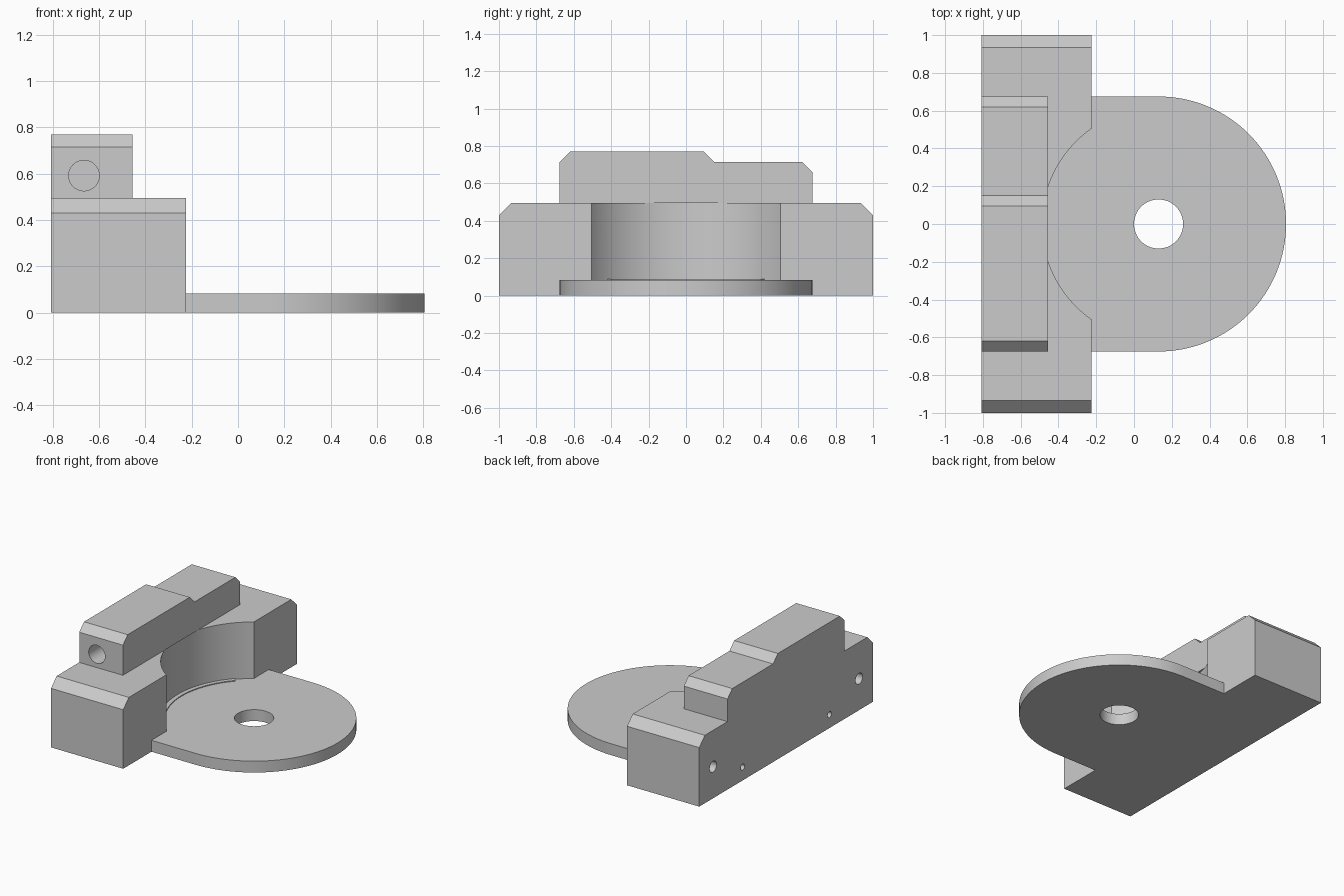
import bpy, bmesh
from math import sin, cos, pi, radians
from mathutils import Vector

if "Cube" in bpy.data.objects:
    bpy.data.objects.remove(bpy.data.objects["Cube"])


def prism(name, pts, offset):
    # Extrude a closed 3D outline along an offset vector
    bm = bmesh.new()
    face = bm.faces.new([bm.verts.new(p) for p in pts])
    ext = bmesh.ops.extrude_face_region(bm, geom=[face])
    verts = [v for v in ext["geom"] if isinstance(v, bmesh.types.BMVert)]
    bmesh.ops.translate(bm, verts=verts, vec=Vector(offset))
    bmesh.ops.recalc_face_normals(bm, faces=bm.faces)
    me = bpy.data.meshes.new(name)
    bm.to_mesh(me)
    bm.free()
    ob = bpy.data.objects.new(name, me)
    bpy.context.collection.objects.link(ob)
    return ob


def arc(cx, cy, r, a0, a1, n):
    return [(cx + r * cos(a0 + (a1 - a0) * i / n),
             cy + r * sin(a0 + (a1 - a0) * i / n)) for i in range(n + 1)]


def circle(cx, cy, r, n):
    return arc(cx, cy, r, 0, 2 * pi, n)[:-1]


def combine(target, tool, operation):
    m = target.modifiers.new(operation.lower(), 'BOOLEAN')
    m.operation = operation
    m.solver = 'EXACT'
    m.object = tool
    bpy.context.view_layer.objects.active = target
    bpy.ops.object.modifier_apply(modifier=m.name)
    bpy.data.objects.remove(tool, do_unlink=True)


BACK, CX, TOP, FLOOR = -0.807, 0.13, 0.495, 0.083

# Main block with chamfered ends
base = [(-1, 0), (1, 0), (1, 0.43), (0.935, TOP), (-0.935, TOP), (-1, 0.43)]
body = prism("bracket_body", [(BACK, y, z) for y, z in base], (BACK * -1 - 0.225, 0, 0))

# Stepped upper housing
upper = [(-0.675, 0.3), (0.675, 0.3), (0.675, 0.66), (0.62, 0.715), (0.15, 0.715),
         (0.095, 0.77), (-0.62, 0.77), (-0.675, 0.715)]
combine(body, prism("upper_housing", [(BACK, y, z) for y, z in upper],
                    (-0.455 - BACK, 0, 0)), 'UNION')

# Round pocket in the block, running under the housing
combine(body, prism("pocket_cutter", [(x, y, FLOOR) for x, y in circle(CX, 0, 0.617, 128)],
                    (0, 0, TOP - FLOOR)), 'DIFFERENCE')

# Rounded base plate
plate = [(-0.4, 0.675), (-0.4, -0.675)] + arc(CX, 0, 0.675, -pi / 2, pi / 2, 64)
combine(body, prism("base_plate", [(x, y, 0) for x, y in plate], (0, 0, FLOOR)), 'UNION')

# Low curved lip along the pocket wall
a = radians(43)
lip = arc(CX, 0, 0.63, pi - a, pi + a, 32) + arc(CX, 0, 0.587, pi + a, pi - a, 32)
combine(body, prism("pocket_lip", [(x, y, 0.05) for x, y in lip], (0, 0, 0.039)), 'UNION')

# Centre hole in the plate
combine(body, prism("centre_hole_cutter", [(x, y, -0.1) for x, y in circle(CX, 0, 0.13, 64)],
                    (0, 0, 0.3)), 'DIFFERENCE')

# Cable hole in the front end of the housing
combine(body, prism("cable_hole_cutter", [(x, -0.8, z) for x, z in circle(-0.665, 0.592, 0.066, 40)],
                    (0, 0.45, 0)), 'DIFFERENCE')

# Mounting holes in the back face
for side in (-1, 1):
    for y, z, r in ((0.84, 0.23, 0.04), (0.5, 0.097, 0.022)):
        combine(body, prism("mount_hole_cutter",
                            [(BACK - 0.1, p, q) for p, q in circle(side * y, z, r, 24)],
                            (0.35, 0, 0)), 'DIFFERENCE')

# Smooth curves, keep edges sharp
body.select_set(True)
bpy.context.view_layer.objects.active = body
bpy.ops.object.shade_smooth_by_angle(angle=radians(25))
